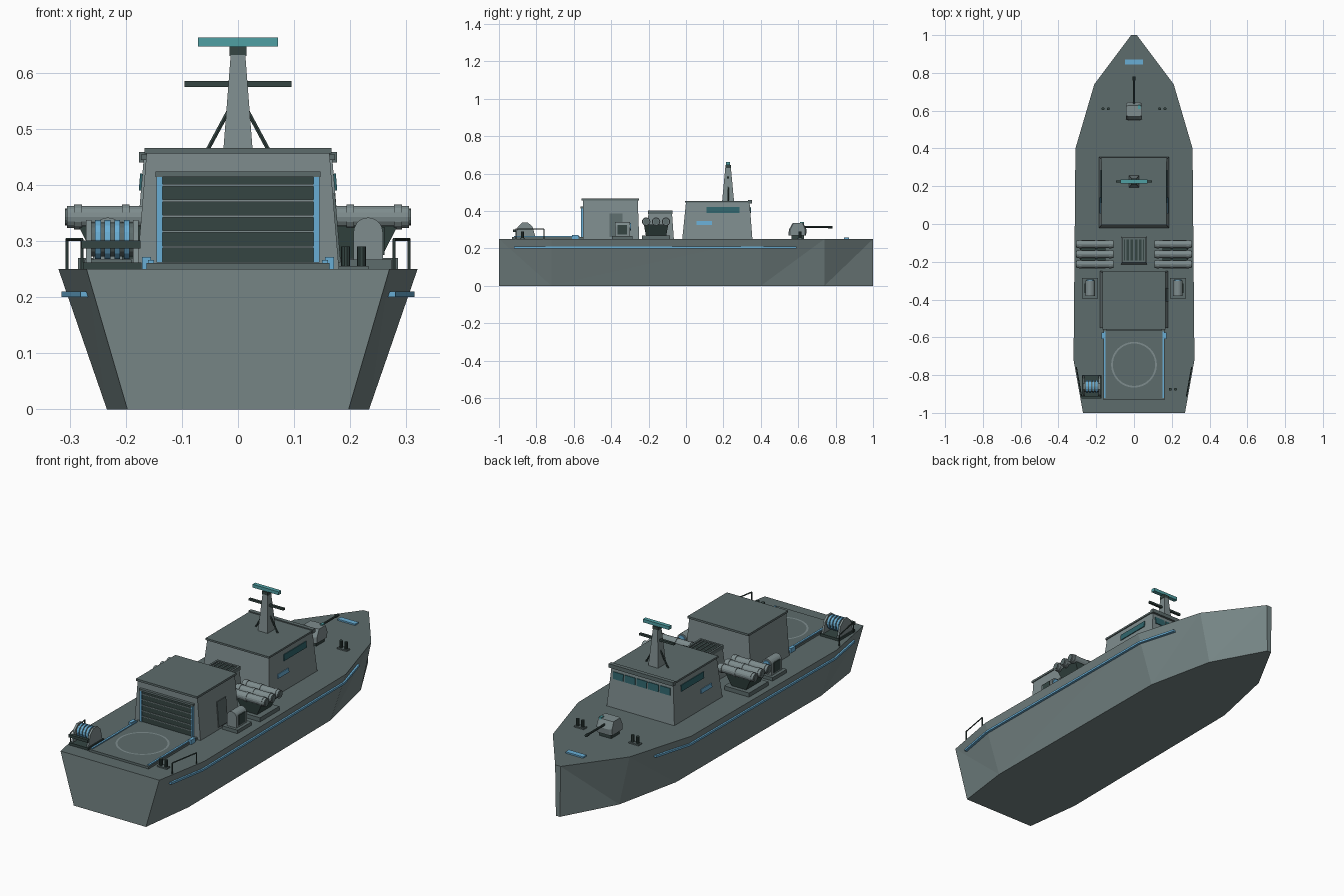
import bpy, bmesh, math
from mathutils import Vector

if "Cube" in bpy.data.objects:
    bpy.data.objects.remove(bpy.data.objects["Cube"])


def material(name, rgb):
    m = bpy.data.materials.new(name)
    m.use_nodes = True
    m.diffuse_color = (*rgb, 1)
    m.node_tree.nodes["Principled BSDF"].inputs["Base Color"].default_value = (*rgb, 1)
    return m


HULL = material("hull grey", (.18, .235, .235))
DECK = material("deck grey", (.11, .15, .15))
WALL = material("superstructure grey", (.21, .265, .27))
DARK = material("dark fittings", (.035, .06, .055))
BLUE = material("light blue trim", (.14, .42, .66))
TEAL = material("teal radar", (.08, .35, .37))
GLASS = material("window teal", (.03, .13, .15))


def finish(name, bm, *mats):
    bmesh.ops.recalc_face_normals(bm, faces=bm.faces)
    mesh = bpy.data.meshes.new(name)
    bm.to_mesh(mesh)
    bm.free()
    for m in mats:
        mesh.materials.append(m)
    ob = bpy.data.objects.new(name, mesh)
    bpy.context.collection.objects.link(ob)
    return ob


def loft(name, loops, mat):
    """Skin a row of matching closed loops and cap both ends."""
    bm = bmesh.new()
    rows = [[bm.verts.new(p) for p in loop] for loop in loops]
    n = len(rows[0])
    for a, b in zip(rows, rows[1:]):
        for i in range(n):
            j = (i + 1) % n
            bm.faces.new((a[i], a[j], b[j], b[i]))
    bm.faces.new(rows[0])
    bm.faces.new(rows[-1])
    return finish(name, bm, mat)


def rect(x0, x1, y0, y1, z):
    return [(x0, y0, z), (x1, y0, z), (x1, y1, z), (x0, y1, z)]


def box(name, x, y, z, mat):
    return loft(name, [rect(*x, *y, z[0]), rect(*x, *y, z[1])], mat)


def frustum(name, x, y, z, top_x, top_y, mat):
    return loft(name, [rect(*x, *y, z[0]), rect(*top_x, *top_y, z[1])], mat)


def rod(name, a, b, r, mat, sides=8):
    a, b = Vector(a), Vector(b)
    turn = (b - a).to_track_quat("Z", "Y")
    ring = [turn @ Vector((r * math.cos(t), r * math.sin(t), 0))
            for t in (2 * math.pi * i / sides for i in range(sides))]
    return loft(name, [[a + v for v in ring], [b + v for v in ring]], mat)


def panel(name, corners, mat, thick=.004):
    """Thin plate lying on a sloping wall."""
    c = [Vector(p) for p in corners]
    n = (c[1] - c[0]).cross(c[2] - c[0]).normalized() * thick
    return loft(name, [[p - n for p in c], [p + n for p in c]], mat)


# Hull: one outline, narrowed toward the keel, deck face coloured separately
OUTLINE = [(-1, .27), (-.72, .32), (.4, .31), (.74, .21), (1, .015)]
DECK_Z, KEEL = .25, .73
bm = bmesh.new()
top, low = {}, {}
for s in (-1, 1):
    top[s] = [bm.verts.new((s * x, y, DECK_Z)) for y, x in OUTLINE]
    low[s] = [bm.verts.new((s * x * KEEL, y, 0)) for y, x in OUTLINE]
    for i in range(len(OUTLINE) - 1):
        a, b, c, d = low[s][i], low[s][i + 1], top[s][i + 1], top[s][i]
        if i == 0:
            bm.faces.new((a, b, d)), bm.faces.new((b, c, d))
        else:
            bm.faces.new((a, b, c)), bm.faces.new((a, c, d))
for i in (0, -1):
    bm.faces.new((low[-1][i], low[1][i], top[1][i], top[-1][i]))
bm.faces.new(low[-1] + low[1][::-1])
deck = bm.faces.new(top[-1] + top[1][::-1])
deck.material_index = 1
finish("hull", bm, HULL, DECK)


def half_width(y, z):
    for (y0, x0), (y1, x1) in zip(OUTLINE, OUTLINE[1:]):
        if y0 <= y <= y1:
            x = x0 + (x1 - x0) * (y - y0) / (y1 - y0)
            return x * (KEEL + (1 - KEEL) * z / DECK_Z)


# Rubbing strakes and stern guard rails
for s, side in ((-1, "right"), (1, "left")):
    loops = []
    for y in (-.92, -.72, .4, .59):
        x = half_width(y, .205)
        loops.append([(s * (x + dx), y, z) for dx, z in
                      ((-.02, .2), (.01, .2), (.01, .21), (-.02, .21))])
    loft(side + "_strake", loops, BLUE)
    a, b = (Vector((s * (half_width(y, DECK_Z) - .008), y, DECK_Z)) for y in (-.91, -.76))
    up = Vector((0, 0, .053))
    for i, (p, q) in enumerate(((a, a + up), (b, b + up), (a + up, b + up))):
        rod(f"{side}_guard_rail_{i}", p, q, .003, DARK, 6)

# Helicopter pad, ring marking and side trims
box("landing_pad", (-.163, .163), (-.93, -.55), (.25, .261), DECK)
bm = bmesh.new()
rings = [bmesh.ops.create_circle(bm, segments=48, radius=r)["verts"] for r in (.112, .121)]
for i in range(48):
    j = (i + 1) % 48
    bm.faces.new((rings[0][i], rings[0][j], rings[1][j], rings[1][i]))
finish("pad_ring", bm, WALL).location = (0, -.745, .2625)
for s in (-1, 1):
    box("pad_trim", (s * .155 - .005, s * .155 + .005), (-.92, -.57), (.26, .266), BLUE)
    box("pad_lamp", (s * .163 - .008, s * .163 + .008), (-.61, -.575), (.25, .272), BLUE)

# Hangar with roller door
frustum("hangar", (-.18, .18), (-.55, -.25), (.25, .457), (-.163, .163), (-.55, -.258), WALL)
box("hangar_roof", (-.167, .167), (-.558, -.25), (.456, .466), DECK)
box("hangar_door", (-.135, .135), (-.556, -.548), (.262, .415), DARK)
for i in range(1, 6):
    z = .262 + i * .0275
    box("door_slat", (-.135, .135), (-.559, -.55), (z - .002, z + .002), WALL)
for s in (-1, 1):
    box("door_frame", (s * .14 - .005, s * .14 + .005), (-.561, -.548), (.262, .415), BLUE)
box("door_header", (-.147, .147), (-.563, -.548), (.414, .424), DECK)


def hangar_x(z):
    return .18 - .017 * (z - .25) / .207


panel("hangar_side_door", [(hangar_x(z), y, z) for y, z in
                           ((-.41, .262), (-.34, .262), (-.34, .385), (-.41, .385))], DECK)

# Bridge with sloping walls
frustum("bridge", (-.185, .185), (-.02, .355), (.25, .447), (-.168, .168), (0, .34), WALL)
box("bridge_roof", (-.173, .173), (-.006, .345), (.445, .454), DECK)
box("bridge_visor", (-.176, .176), (.332, .352), (.44, .459), DECK)


def bridge_x(z):
    return .185 - .017 * (z - .25) / .197


def bridge_y(z):
    return .355 - .015 * (z - .25) / .197


for s in (-1, 1):
    for name, y0, y1, z0, z1, mat in (("side_window", .11, .285, .39, .42, GLASS),
                                      ("side_plate", .055, .14, .325, .345, BLUE)):
        panel(name, [(s * bridge_x(z), y, z) for y, z in
                     ((y0, z0), (y1, z0), (y1, z1), (y0, z1))], mat)
for i in range(5):
    x = (i - 2) * .064
    panel("front_window", [(x + dx, bridge_y(z), z) for dx, z in
                           ((-.028, .388), (.028, .388), (.028, .422), (-.028, .422))], GLASS)

# Mast with radar
MY = .225
frustum("mast", (-.027, .027), (MY - .032, MY + .032), (.45, .632),
        (-.013, .013), (MY - .015, MY + .015), WALL)
box("mast_cap", (-.015, .015), (MY - .015, MY + .015), (.63, .647), DARK)
box("radar_bar", (-.071, .071), (MY - .01, MY + .01), (.647, .663), TEAL)
box("yard_arm", (-.095, .095), (MY - .006, MY + .006), (.575, .585), DARK)
for s in (-1, 1):
    rod("mast_strut", (s * .06, MY, .452), (s * .018, MY, .53), .004, DARK, 6)

# Exhaust stack between the launchers
frustum("stack", (-.07, .07), (-.215, -.065), (.25, .392), (-.06, .06), (-.2, -.075), WALL)
box("stack_vent", (-.053, .053), (-.194, -.081), (.39, .397), DARK)
for i in range(5):
    x = (i - 2) * .022
    box("stack_louvre", (x - .004, x + .004), (-.194, -.081), (.39, .401), DECK)
for s in (-1, 1):
    box("stack_rim", (s * .058 - .005, s * .058 + .005), (-.204, -.071), (.385, .403), DECK)
    y = -.1375 + s * .061
    box("stack_rim_end", (-.063, .063), (y - .005, y + .005), (.385, .403), DECK)

for s in (-1, 1):
    # Triple tube launcher, tubes pointing outboard
    def span(a, b):
        return tuple(sorted((s * a, s * b)))
    box("launcher_base", span(.15, .285), (-.235, -.085), (.25, .27), DECK)
    frustum("launcher_cradle", span(.175, .255), (-.215, -.105), (.27, .328),
            span(.15, .285), (-.225, -.095), DARK)
    for y in (-.107, -.16, -.213):
        rod("launch_tube", (s * .108, y, .343), (s * .305, y, .343), .02, WALL, 16)
        for x in (.125, .2, .285):
            rod("tube_band", (s * (x - .007), y, .343), (s * (x + .007), y, .343), .0225, WALL, 16)
        rod("tube_cap", (s * .304, y, .343), (s * .308, y, .343), .015, DECK, 16)

    # Round-topped close defence turret
    cx = s * .232
    box("turret_base", (cx - .042, cx + .042), (-.395, -.285), (.25, .267), DECK)
    arch = [(cx - .026, .267), (cx + .026, .267)] + [
        (cx + .026 * math.cos(t), .316 + .026 * math.sin(t))
        for t in (math.pi * i / 10 for i in range(11))]
    loft("turret_body", [[(x, y, z) for x, z in arch] for y in (-.38, -.3)], WALL)
    rod("turret_lens", (cx, -.301, .316), (cx, -.295, .316), .019, BLUE, 16)
    box("turret_hatch", span(.256, .261), (-.365, -.315), (.275, .325), DARK)

# Bow gun
box("gun_ring", (-.032, .032), (.565, .63), (.25, .275), DARK)
side = [(.548, .27), (.642, .27), (.645, .3), (.628, .335), (.57, .335), (.55, .3)]
loft("gun_house", [[(x, y if w == 1 else .595 + (y - .595) * w, z) for y, z in side]
                   for x, w in ((-.042, .85), (-.03, 1), (.03, 1), (.042, .85))], WALL)
rod("gun_barrel", (0, .63, .314), (0, .77, .314), .005, DARK)
rod("gun_muzzle", (0, .76, .314), (0, .782, .314), .007, DARK)
box("gun_sight", (.022, .034), (.61, .63), (.325, .341), TEAL)

# Bow plate and bollards
box("bow_plate", (-.048, .048), (.845, .872), (.249, .257), BLUE)
for x, y in ((-.15, .61), (.15, .61), (.206, -.875)):
    box("bollard_plate", (x - .027, x + .027), (y - .013, y + .013), (.25, .256), DECK)
    for d in (-.014, .014):
        rod("bollard", (x + d, y, .25), (x + d, y, .29), .008, DARK, 10)

# Stern winch with striped drum
WX, WY = -.224, -.86
box("winch_base", (WX - .052, WX + .052), (-.925, -.8), (.25, .262), DARK)
rod("winch_drum", (WX - .04, WY, .303), (WX + .04, WY, .303), .03, DECK, 16)
for i in range(4):
    x = WX + (i - 1.5) * .017
    rod("winch_cable", (x - .005, WY, .303), (x + .005, WY, .303), .035, BLUE, 16)
for s in (-1, 1):
    x = WX + s * .042
    loft("winch_frame", [[(x + d, y, z) for y, z in ((-.915, .26), (-.805, .26),
                         (-.82, .315), (-.845, .338), (-.875, .338), (-.9, .315))]
                         for d in (-.005, .005)], WALL)
box("winch_bar", (WX - .055, WX + .05), (-.925, -.91), (.287, .301), DARK)
